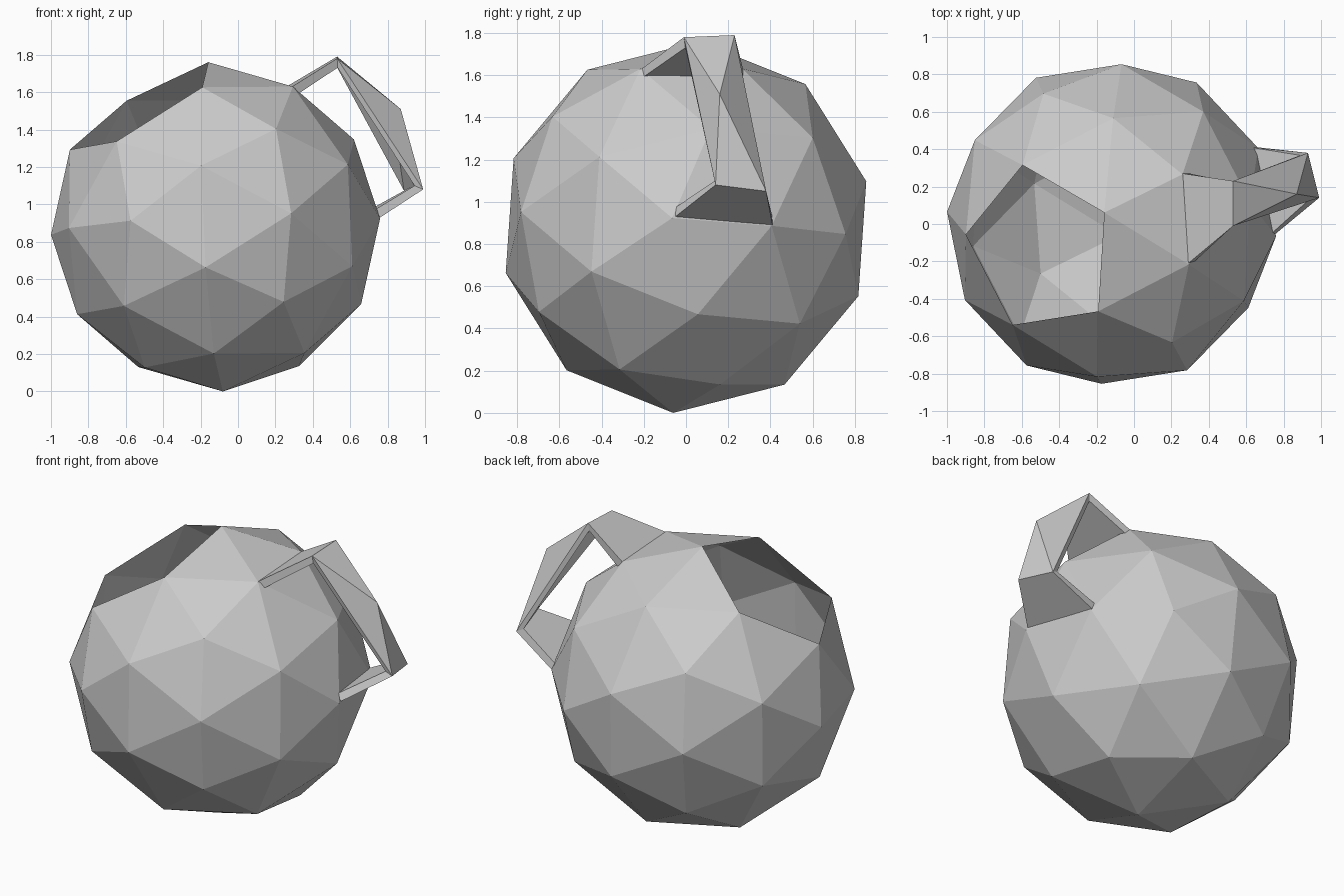
import bpy, bmesh
from mathutils import Vector, Matrix

if "Cube" in bpy.data.objects:
    bpy.data.objects.remove(bpy.data.objects["Cube"])

CENTER = Vector((-0.12, 0.0, 0.88))
RADIUS = 0.883
MOUTH = Vector((-0.504, -0.183, 0.844)).normalized()   # removed corner
SECOND = Vector((0.427, 0.299, 0.8515)).normalized()   # neighbouring corner


def frame(a, b):
    """Orthonormal frame with z along a and x towards b."""
    x = (b - a * a.dot(b)).normalized()
    return Matrix((x, a.cross(x), a)).transposed()


def finish(bm, name):
    mesh = bpy.data.meshes.new(name)
    bm.to_mesh(mesh)
    bm.free()
    obj = bpy.data.objects.new(name, mesh)
    bpy.context.collection.objects.link(obj)
    return obj


# Faceted round body, tilted, with a five-sided open mouth
bm = bmesh.new()
bmesh.ops.create_icosphere(bm, subdivisions=2, radius=1.0)
corners = [v for v in bm.verts if len(v.link_edges) == 5]
top = max(corners, key=lambda v: v.co.z)
side = next(v for v in corners if abs(v.co.normalized().dot(top.co.normalized()) - 0.4472) < 0.02)
rot = frame(MOUTH, SECOND) @ frame(top.co.normalized(), side.co.normalized()).transposed()
for v in bm.verts:
    v.co = CENTER + rot @ v.co.normalized() * RADIUS
bmesh.ops.delete(bm, geom=[top], context='VERTS')
finish(bm, "pot_body")

# Handle: a folded strip from one pair of body corners to another
points = [
    (0.26, 0.27, 1.63), (0.29, -0.21, 1.63),   # upper root
    (0.53, 0.23, 1.79), (0.53, -0.01, 1.78),   # upper bend
    (0.87, 0.16, 1.51),                        # raised knuckle
    (0.93, 0.38, 1.05), (0.99, 0.14, 1.08),    # lower bend
    (0.66, 0.41, 0.89), (0.76, -0.05, 0.93),   # lower root
]
faces = [(0, 1, 3, 2), (2, 3, 4), (3, 6, 4), (2, 4, 5), (4, 6, 5), (5, 6, 8, 7)]
bm = bmesh.new()
verts = [bm.verts.new(p) for p in points]
for f in faces:
    bm.faces.new([verts[i] for i in f])
handle = finish(bm, "handle")
solid = handle.modifiers.new("thickness", 'SOLIDIFY')
solid.thickness = 0.05
solid.offset = -1
